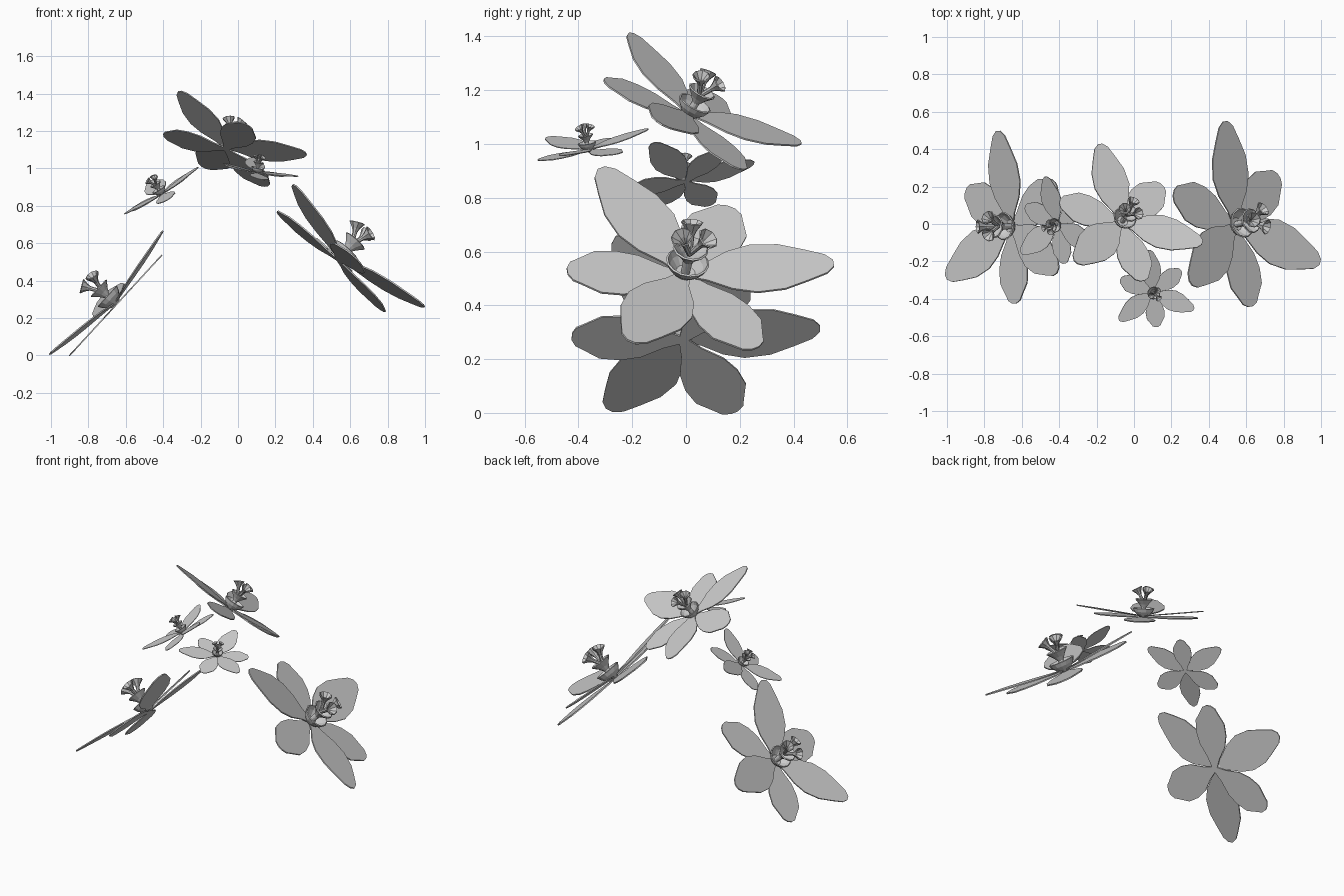
import bpy, bmesh, math
from mathutils import Vector, Matrix

if "Cube" in bpy.data.objects:
    bpy.data.objects.remove(bpy.data.objects["Cube"])

# petal outlines: (distance along petal, half width)
LONG = [(0, .03), (.14, .085), (.3, .185), (.46, .235), (.65, .22), (.82, .15), (.95, .09), (1, .03)]
SHORT = [(0, .03), (.14, .085), (.3, .18), (.45, .215), (.6, .205), (.73, .12), (.78, .09), (.81, .03)]


def finish(bm, name, frame, scale, thick):
    bmesh.ops.transform(bm, matrix=frame, verts=bm.verts)
    me = bpy.data.meshes.new(name)
    bm.to_mesh(me)
    bm.free()
    ob = bpy.data.objects.new(name, me)
    bpy.context.collection.objects.link(ob)
    m = ob.modifiers.new("thickness", 'SOLIDIFY')
    m.thickness = thick * scale
    m.offset = 0
    return ob


def petals(bm, outline, start, h0, h1):
    """Three petals, 120 degrees apart, rising from h0 to h1."""
    end = outline[-1][0]
    for k in range(3):
        rot = Matrix.Rotation(start + k * math.tau / 3, 4, 'Z')
        rows = []
        for d, w in outline:
            z = h0 + (h1 - h0) * d / end
            rows.append([bm.verts.new(rot @ Vector((x, d, z))) for x in (-w, w)])
        for a, b in zip(rows, rows[1:]):
            bm.faces.new((a[0], a[1], b[1], b[0]))


def lathe(bm, profile, sides, mat=Matrix.Identity(4)):
    """Open surface of revolution about the local z axis."""
    rings = [[bm.verts.new(mat @ Vector((r * math.cos(math.tau * i / sides),
                                         r * math.sin(math.tau * i / sides), z)))
              for i in range(sides)] for r, z in profile]
    for a, b in zip(rings, rings[1:]):
        for i in range(sides):
            j = (i + 1) % sides
            bm.faces.new((a[i], a[j], b[j], b[i]))
    bm.faces.new(rings[0][::-1])


def flower(label, base, normal, toward, R):
    # local frame: z along the flower axis, y toward the first long petal
    n = Vector(normal).normalized()
    t = Vector(toward)
    t = (t - n * t.dot(n)).normalized()
    x = t.cross(n)
    frame = (Matrix.Translation(base) @ Matrix((x, t, n)).transposed().to_4x4()
             @ Matrix.Scale(R, 4))

    # outer short petals, flat
    bm = bmesh.new()
    petals(bm, SHORT, math.pi / 3, 0, 0)
    finish(bm, label + "_outer_petals", frame, R, .014)

    # inner long petals, rising
    bm = bmesh.new()
    petals(bm, LONG, 0, .02, .165)
    finish(bm, label + "_inner_petals", frame, R, .014)

    # two stacked cups
    bm = bmesh.new()
    lathe(bm, [(.03, .0), (.07, .03), (.12, .085), (.142, .13)], 14)
    lathe(bm, [(.025, .04), (.028, .14), (.06, .19), (.118, .255)], 12)
    finish(bm, label + "_cups", frame, R, .014)

    # three flared stamens
    bm = bmesh.new()
    for k in range(3):
        mat = (Matrix.Translation((0, 0, .2))
               @ Matrix.Rotation(math.radians(60 + 120 * k), 4, 'Z')
               @ Matrix.Rotation(math.radians(28), 4, 'Y'))
        lathe(bm, [(.016, 0), (.018, .13), (.035, .17), (.074, .225)], 8, mat)
    finish(bm, label + "_stamens", frame, R, .01)


# label, base, axis, direction of first long petal, radius
flower("left_flower", (-.65, -.012, .272), (-.736, 0, .677), (-.01, .527, -.02), .51)
flower("right_flower", (.535, -.005, .51), (.66, .16, .735), (-.11, .56, -.02), .55)
flower("top_flower", (-.067, .008, 1.105), (.334, .46, .822), (-.14, .39, -.16), .44)
flower("small_left_flower", (-.407, 0, .86), (-.515, -.19, .835), (-.043, .267, .035), .267)
flower("small_front_flower", (.1, -.364, .975), (.19, -.16, .97), (-.027, .23, .043), .236)
